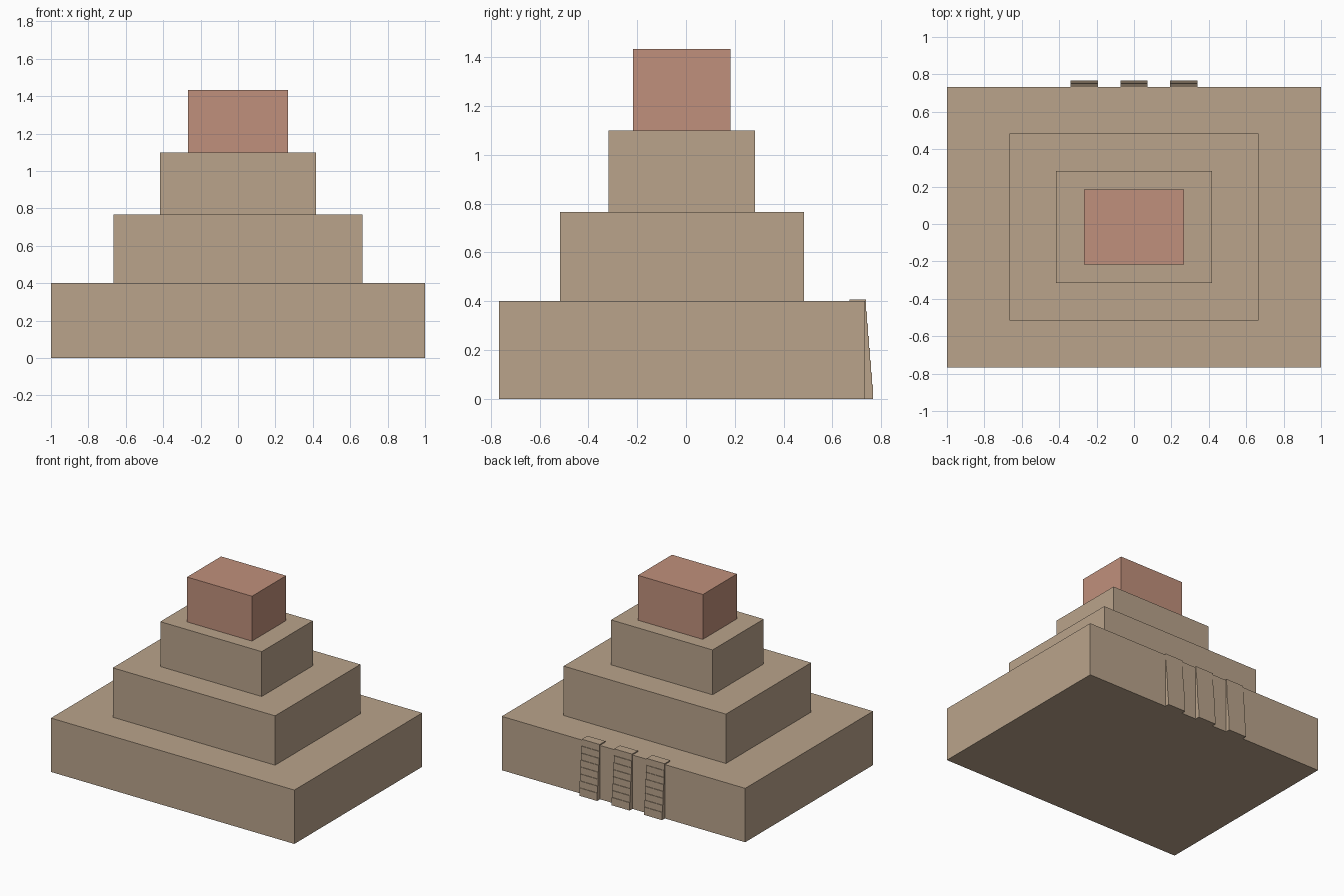
import bpy

if "Cube" in bpy.data.objects:
    bpy.data.objects.remove(bpy.data.objects["Cube"])


def material(name, color):
    m = bpy.data.materials.new(name)
    m.diffuse_color = color
    m.use_nodes = True
    m.node_tree.nodes["Principled BSDF"].inputs["Base Color"].default_value = m.diffuse_color
    return m


def box(name, x, y, z, mat):
    """Box from (min, max) ranges on each axis."""
    bpy.ops.mesh.primitive_cube_add(size=1, location=[sum(r) / 2 for r in (x, y, z)])
    ob = bpy.context.object
    ob.name = name
    ob.scale = [r[1] - r[0] for r in (x, y, z)]
    bpy.ops.object.transform_apply(location=False, rotation=False, scale=True)
    ob.data.materials.append(mat)
    return ob


stone = material("sandstone", (0.49, 0.37, 0.26, 1))
clay = material("clay", (0.53, 0.28, 0.2, 1))
CY = -0.0167  # the tiers sit slightly forward of the stairs

# Stacked tiers and the shrine on top: half width, half depth, bottom, top
for name, hx, hy, z0, z1, mat in (
    ("lower_tier", 1.0, 0.75, 0.0, 0.4, stone),
    ("middle_tier", 0.6667, 0.5, 0.4, 0.7667, stone),
    ("upper_tier", 0.4167, 0.3, 0.7667, 1.1, stone),
    ("shrine", 0.2667, 0.2, 1.1, 1.4333, clay),
):
    box(name, (-hx, hx), (CY - hy, CY + hy), (z0, z1), mat)

# Three steep stairways on the back face, each of eight overlapping steps
STEPS = 8
for s, cx in enumerate((-0.2667, 0, 0.2667)):
    for i in range(STEPS):
        front = 0.7667 - i * 0.0042
        box(f"stair_{s + 1}_step_{i + 1}", (cx - 0.0733, cx + 0.0733),
            (front - 0.0667, front), (i * 0.05, i * 0.05 + 0.058), stone)
